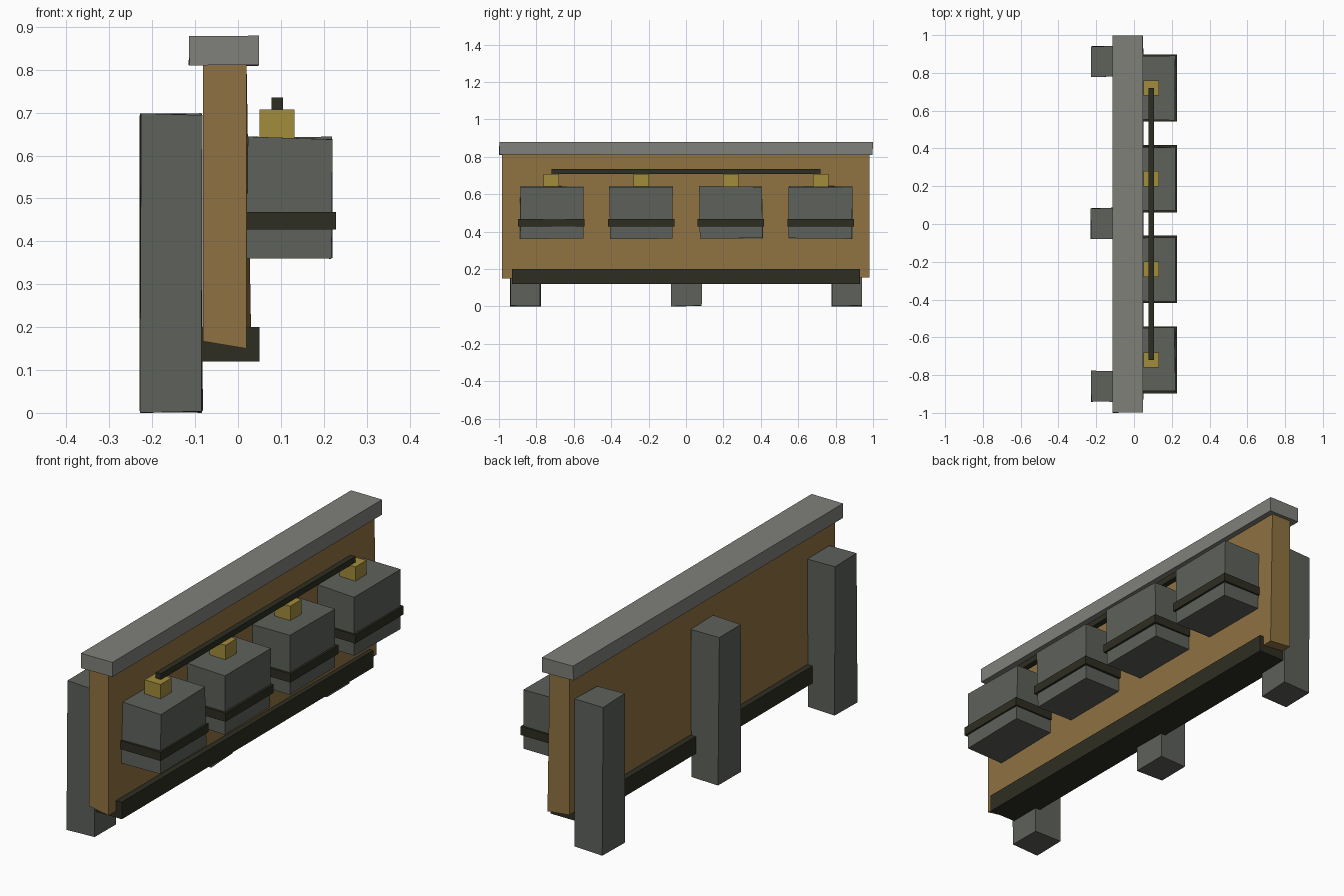
import bpy, bmesh, random
from mathutils import Vector

if "Cube" in bpy.data.objects:
    bpy.data.objects.remove(bpy.data.objects["Cube"])

random.seed(4)


def material(name, rgb):
    m = bpy.data.materials.new(name)
    m.diffuse_color = (*rgb, 1)
    m.use_nodes = True
    m.node_tree.nodes["Principled BSDF"].inputs["Base Color"].default_value = m.diffuse_color
    return m


STONE = material("light grey cap", (0.215, 0.215, 0.195))
IRON = material("grey iron", (0.110, 0.119, 0.104))
WOOD = material("brown wood", (0.275, 0.170, 0.054))
BRASS = material("brass", (0.36, 0.265, 0.045))
DARK = material("dark metal", (0.027, 0.027, 0.016))


def box(name, lo, hi, mat, jitter=0.0):
    """Axis-aligned box between two corners, with optional hand-hewn wobble."""
    lo, hi = Vector(lo), Vector(hi)
    bm = bmesh.new()
    bmesh.ops.create_cube(bm, size=1)
    for v in bm.verts:
        for i in range(3):
            v.co[i] = lo[i] if v.co[i] < 0 else hi[i]
            v.co[i] += random.uniform(-jitter, jitter)
    me = bpy.data.meshes.new(name)
    bm.to_mesh(me)
    bm.free()
    me.materials.append(mat)
    ob = bpy.data.objects.new(name, me)
    bpy.context.collection.objects.link(ob)
    return ob


# Back board, its lower edge slightly skewed
board = box("back_board", (-0.082, -0.985, 0.155), (0.02, 0.98, 0.815), WOOD)
for v in board.data.vertices:
    if v.co.z < 0.5:
        if v.co.x < 0:
            v.co.z += 0.012
        elif v.co.y > 0:
            v.co.x += 0.011
        else:
            v.co.z -= 0.005

# Cap along the top and rail along the bottom
box("top_cap", (-0.115, -0.998, 0.81), (0.047, 0.998, 0.88), STONE, 0.002)
box("bottom_rail", (-0.11, -0.93, 0.12), (0.05, 0.93, 0.20), DARK)

# Rear posts
for y in (-0.86, 0.003, 0.86):
    box("rear_post", (-0.227, y - 0.081, 0.003), (-0.085, y + 0.081, 0.696), IRON, 0.003)

# Hanging boxes, each with a band and a brass fitting
for y in (-0.72, -0.24, 0.24, 0.72):
    box("hanging_box", (0.02, y - 0.168, 0.362), (0.217, y + 0.168, 0.641), IRON, 0.004)
    box("box_band", (0.018, y - 0.178, 0.428), (0.228, y + 0.178, 0.468), DARK)
    box("brass_fitting", (0.05, y - 0.041, 0.635), (0.132, y + 0.041, 0.708), BRASS)

# Rod joining the fittings
box("linking_rod", (0.078, -0.72, 0.707), (0.105, 0.72, 0.735), DARK)
